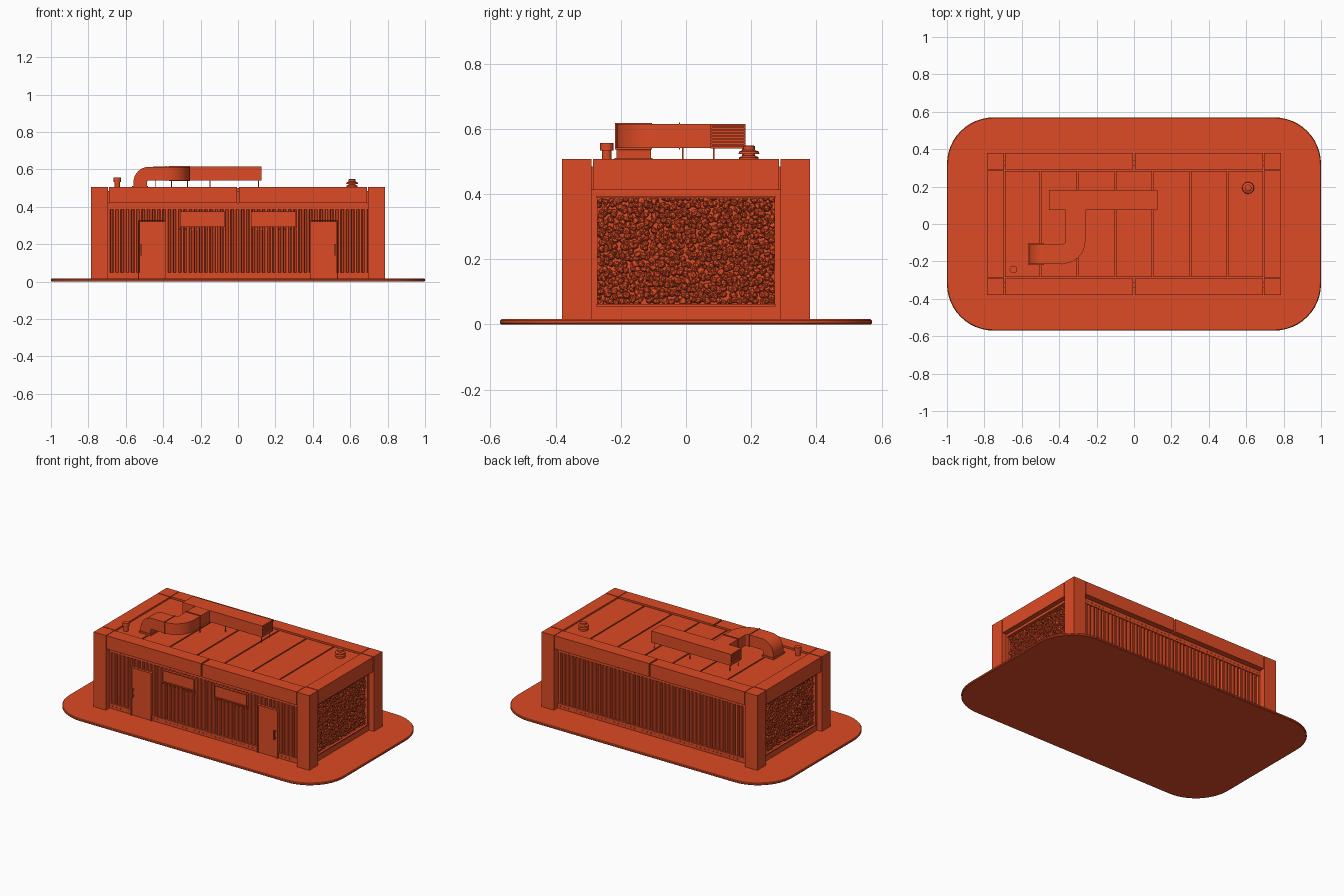
import bpy, bmesh, math, random
from mathutils import Vector, Matrix, Euler

random.seed(4)
cube = bpy.data.objects.get("Cube")
if cube:
    bpy.data.objects.remove(cube)

paint = bpy.data.materials.new("orange_red")
paint.use_nodes = True
colour = (0.72, 0.07, 0.018, 1)
paint.diffuse_color = colour
paint.node_tree.nodes["Principled BSDF"].inputs["Base Color"].default_value = colour


def finish(name, bm, smooth=False):
    bmesh.ops.recalc_face_normals(bm, faces=bm.faces)
    mesh = bpy.data.meshes.new(name)
    bm.to_mesh(mesh)
    bm.free()
    mesh.materials.append(paint)
    ob = bpy.data.objects.new(name, mesh)
    bpy.context.collection.objects.link(ob)
    if smooth:
        bpy.ops.object.select_all(action='DESELECT')
        ob.select_set(True)
        bpy.context.view_layer.objects.active = ob
        bpy.ops.object.shade_smooth_by_angle(angle=math.radians(35))
    return ob


def add_box(bm, x0, x1, y0, y1, z0, z1):
    centre = Vector((x0 + x1, y0 + y1, z0 + z1)) / 2
    size = Vector((abs(x1 - x0), abs(y1 - y0), abs(z1 - z0)))
    bmesh.ops.create_cube(bm, size=1,
                          matrix=Matrix.Translation(centre) @ Matrix.Diagonal(size).to_4x4())


def boxes(name, items):
    bm = bmesh.new()
    for item in items:
        add_box(bm, *item)
    return finish(name, bm)


def prism(name, points, z0, z1, smooth=False):
    bm = bmesh.new()
    face = bm.faces.new([bm.verts.new((x, y, z0)) for x, y in points])
    top = bmesh.ops.extrude_face_region(bm, geom=[face], use_keep_orig=True)["geom"]
    bmesh.ops.translate(bm, vec=(0, 0, z1 - z0),
                        verts=[g for g in top if isinstance(g, bmesh.types.BMVert)])
    return finish(name, bm, smooth)


def lathe(name, x, y, profile, sides=20):
    bm = bmesh.new()
    rings = [[bm.verts.new((x + r * math.cos(i * math.tau / sides),
                            y + r * math.sin(i * math.tau / sides), z))
              for i in range(sides)] for r, z in profile]
    for a, b in zip(rings, rings[1:]):
        for i in range(sides):
            j = (i + 1) % sides
            bm.faces.new((a[i], a[j], b[j], b[i]))
    bm.faces.new(rings[0])
    bm.faces.new(rings[-1])
    return finish(name, bm, True)


# Ground slab with rounded corners
R = 0.25
outline = []
for k, (sx, sy) in enumerate([(1, 1), (-1, 1), (-1, -1), (1, -1)]):
    for i in range(13):
        a = (k + i / 12) * math.pi / 2
        outline.append((sx * (1 - R) + R * math.cos(a), sy * (0.57 - R) + R * math.sin(a)))
slab = prism("ground_slab", outline, 0, 0.016, True)
bevel = slab.modifiers.new("edge", 'BEVEL')
bevel.width, bevel.segments = 0.004, 1

# Inner core, corner posts and top beams
boxes("building_core", [(-0.725, 0.725, -0.315, 0.315, 0.01, 0.485)])
OX, OY, IX, IY, TOP = 0.785, 0.38, 0.695, 0.29, 0.507
signs = (-1, 1)
boxes("corner_posts", [(s * IX, s * OX, t * IY, t * OY, 0.01, TOP) for s in signs for t in signs])
boxes("long_beams", [(s * 0.005, s * 0.691, t * (IY + 0.002), t * (OY - 0.001), 0.42, TOP)
                     for s in signs for t in signs])
boxes("end_beams", [(s * IX, s * (OX - 0.001), -0.285, 0.285, 0.412, TOP) for s in signs])

# Roof panels with narrow seams
edges = [-0.695, -0.5, -0.3, -0.1, 0.1, 0.3, 0.5, 0.695]
boxes("roof_panels", [(a + 0.004, b - 0.004, -0.284, 0.284, 0.46, 0.5)
                      for a, b in zip(edges, edges[1:])])

# Corrugated long walls
PITCH = 0.028
for side, name in ((-1, "front_cladding"), (1, "back_cladding")):
    pts = [(-0.7, side * 0.3)]
    for i in range(50):
        x = -0.7 + i * PITCH
        for f, d in ((0.05, 0.329), (0.2, 0.339), (0.6, 0.339), (0.75, 0.329)):
            pts.append((x + f * PITCH, side * d))
    pts.append((0.7, side * 0.3))
    prism(name, pts, 0.012, 0.415)

# Rails and bolts on the long walls
boxes("wall_rails", [(-IX, IX, t * 0.31, t * 0.342, z0, z1)
                     for t in signs for z0, z1 in ((0.016, 0.05), (0.385, 0.421))])
bm = bmesh.new()
for t in signs:
    for z in (0.033, 0.402):
        for i in range(46):
            x = -0.675 + i * 0.03
            add_box(bm, x - 0.003, x + 0.003, t * 0.34, t * 0.345, z - 0.003, z + 0.003)
for s in signs:
    for i in range(9):
        x = s * (0.07 + i * 0.03)
        add_box(bm, x - 0.003, x + 0.003, -0.345, -0.335, 0.277, 0.283)
finish("wall_bolts", bm)

# Doors, handles and windows on the front
for s, tag in ((-1, "right"), (1, "left")):
    boxes(tag + "_door_frame", [(s * a, s * b, -0.352, -0.32, 0.016, z) for a, b, z in
                                ((0.385, 0.392, 0.33), (0.528, 0.535, 0.33))]
          + [(s * 0.385, s * 0.535, -0.352, -0.32, 0.324, 0.33)])
    boxes(tag + "_door", [(s * 0.394, s * 0.526, -0.348, -0.32, 0.018, 0.322)])
    boxes(tag + "_door_handle", [(s * 0.512, s * 0.52, -0.366, -0.36, 0.14, 0.2)]
          + [(s * 0.512, s * 0.52, -0.362, -0.345, z, z + 0.008) for z in (0.145, 0.187)])
    boxes(tag + "_window_frame",
          [(s * 0.07, s * 0.31, -0.352, -0.32, z, z + 0.006) for z in (0.293, 0.37)]
          + [(s * x, s * (x + 0.006), -0.352, -0.32, 0.293, 0.376) for x in (0.07, 0.304)])
    boxes(tag + "_window_pane", [(s * 0.074, s * 0.306, -0.345, -0.32, 0.297, 0.372)])

# Stone end walls with frames
for s, tag in ((-1, "right"), (1, "left")):
    boxes(tag + "_end_frame",
          [(s * 0.7, s * 0.752, -IY, IY, z0, z1) for z0, z1 in ((0.012, 0.058), (0.39, 0.414))]
          + [(s * 0.7, s * 0.752, t * 0.272, t * IY, 0.05, 0.4) for t in signs])
    boxes(tag + "_end_trim",
          [(s * 0.74, s * 0.757, -0.275, 0.275, z, z + 0.007) for z in (0.055, 0.387)])
    bm = bmesh.new()
    for row in range(20):
        for col in range(34):
            spot = Vector((s * random.uniform(0.726, 0.735),
                           -0.262 + (col + random.uniform(-0.4, 0.4)) * 0.0159,
                           0.072 + (row + random.uniform(-0.4, 0.4)) * 0.0163))
            turn = Euler([random.uniform(0, 6) for _ in range(3)]).to_matrix().to_4x4()
            size = Matrix.Diagonal([random.uniform(0.008, 0.014) for _ in range(3)]).to_4x4()
            bmesh.ops.create_icosphere(bm, subdivisions=1, radius=1,
                                       matrix=Matrix.Translation(spot) @ turn @ size)
    finish(tag + "_stone_wall", bm)

# Main roof duct: open box with louvred ends
ZL, ZH, YL, YH = 0.54, 0.615, 0.075, 0.183
XL, XR = -0.455, 0.125
boxes("main_duct", [(XL, XR, YL, YH, ZL, ZL + 0.005), (XL, XR, YL, YH, ZH - 0.005, ZH),
                    (XL, XR, YL, YL + 0.005, ZL, ZH), (XL, XR, YH - 0.005, YH, ZL, ZH),
                    (XL + 0.02, XR - 0.02, YL + 0.004, YH - 0.004, ZL + 0.004, ZH - 0.004)])
boxes("duct_louvres", [(x, x + 0.016, YL + 0.003, YH - 0.003, ZL + z, ZL + z + 0.004)
                       for x in (XL + 0.003, XR - 0.019) for z in
                       [0.009 + 0.009 * i for i in range(7)]])

# Branch duct: swept rectangle with a flat bend, then a bend down to the roof
MID, W, H = 0.5775, 0.0525, 0.0365
Z, Y = Vector((0, 0, 1)), Vector((0, 1, 0))
sections = [(Vector((-0.3125, 0.08, MID)), Vector((1, 0, 0)), Z)]
for i in range(11):
    a = i / 10 * math.pi / 2
    out = Vector((math.cos(a), -math.sin(a), 0))
    sections.append((Vector((-0.383, -0.09, MID)) + out * 0.0705, out, Z))
for i in range(11):
    a = i / 10 * math.pi / 2
    out = Vector((-math.sin(a), 0, math.cos(a)))
    sections.append((Vector((-0.475, -0.1605, MID - 0.048)) + out * 0.048, -Y, out))
sections.append((Vector((-0.523, -0.1605, 0.495)), -Y, Vector((-1, 0, 0))))
bm = bmesh.new()
rings = [[bm.verts.new(p + w * W * i + h * H * j) for i, j in ((-1, -1), (1, -1), (1, 1), (-1, 1))]
         for p, w, h in sections]
for a, b in zip(rings, rings[1:]):
    for i in range(4):
        bm.faces.new((a[i], a[i - 1], b[i - 1], b[i]))
bm.faces.new(rings[0])
bm.faces.new(rings[-1])
finish("branch_duct", bm, True)

# Flanges around the ducts and the roof collar
boxes("duct_flanges", [(-0.369, -0.256, -0.022, -0.018, 0.537, 0.619),
                       (-0.387, -0.383, -0.217, -0.104, 0.537, 0.618),
                       (-0.566, -0.48, -0.219, -0.102, 0.498, 0.51)])

# Thin duct supports
boxes("duct_supports", [(x - 0.002, x + 0.002, y - 0.002, y + 0.002, 0.495, 0.542)
                        for x, y in [(x, y) for x in (-0.44, -0.15, 0.11) for y in (0.085, 0.173)]
                        + [(-0.355, -0.01), (-0.27, -0.01)]])

# Roof chimney and vent
lathe("roof_chimney", -0.645, -0.243, [(0.015, 0.495), (0.015, 0.533), (0.02, 0.533), (0.02, 0.556)])
lathe("roof_vent", 0.61, 0.193, [(0.03, 0.495), (0.03, 0.512), (0.018, 0.518), (0.018, 0.523),
                                 (0.032, 0.523), (0.03, 0.53), (0.018, 0.535), (0.018, 0.547),
                                 (0.012, 0.549)])
